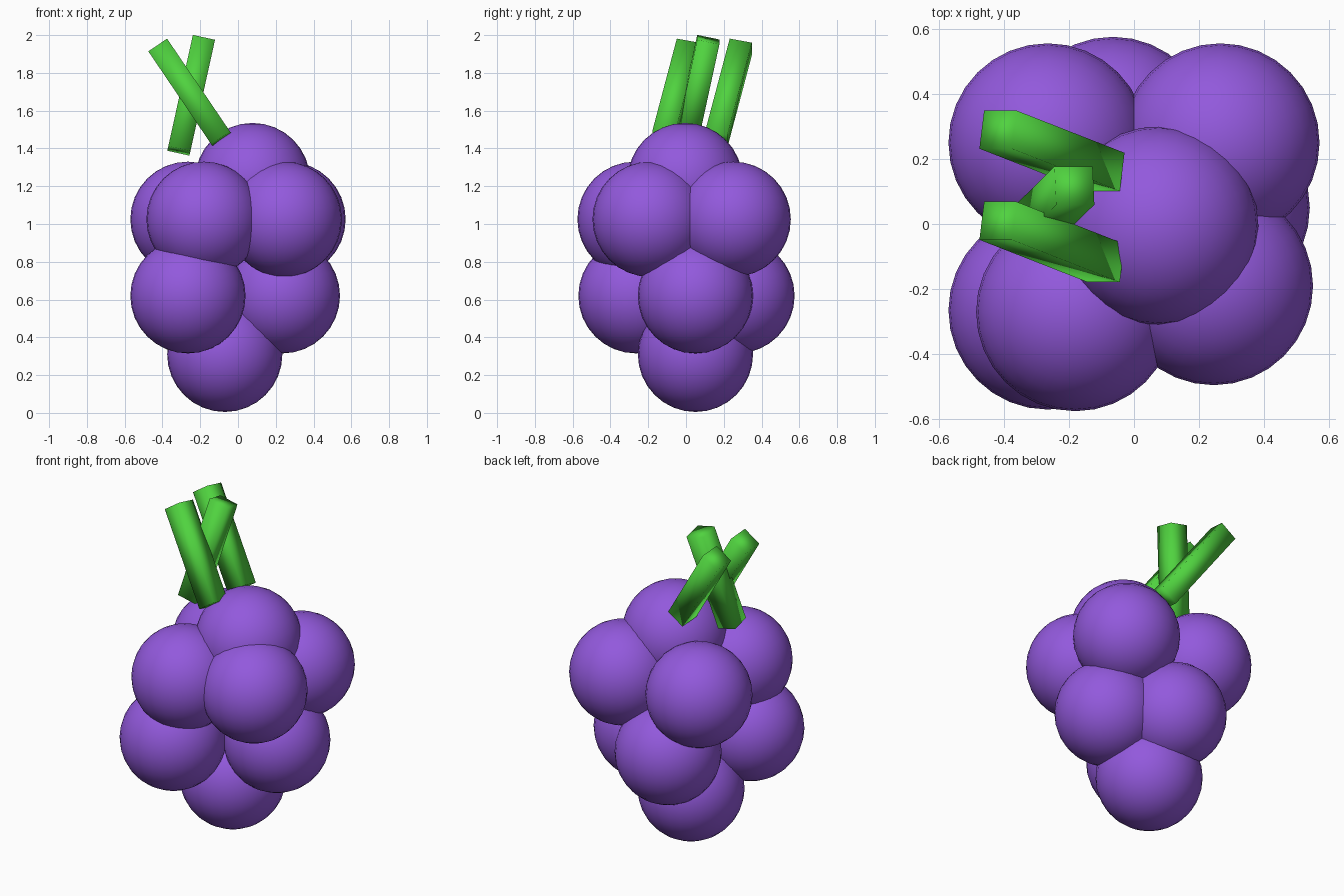
import bpy
from mathutils import Vector, Matrix

if "Cube" in bpy.data.objects:
    bpy.data.objects.remove(bpy.data.objects["Cube"])


def material(name, color):
    m = bpy.data.materials.new(name)
    m.diffuse_color = color
    m.use_nodes = True
    m.node_tree.nodes["Principled BSDF"].inputs["Base Color"].default_value = m.diffuse_color
    return m


purple = material("grape_purple", (0.29, 0.10, 0.72, 1))
green = material("stem_green", (0.08, 0.65, 0.05, 1))
RADIUS = 0.305


def grape(name, x, y, z):
    bpy.ops.mesh.primitive_uv_sphere_add(segments=32, ring_count=16, radius=RADIUS, location=(x, y, z))
    ob = bpy.context.object
    ob.name = name
    ob.data.materials.append(purple)
    bpy.ops.object.shade_smooth()


def stem(name, bottom, top, width=0.12):
    # square bar whose local z runs from bottom to top
    a, b = Vector(bottom), Vector(top)
    d = (b - a).normalized()
    side = Vector((d.z, 0, -d.x)).normalized()
    rot = Matrix((side, d.cross(side), d)).transposed().to_4x4()
    bpy.ops.mesh.primitive_cube_add(size=1)
    ob = bpy.context.object
    ob.name = name
    ob.matrix_world = (Matrix.Translation((a + b) / 2) @ rot
                       @ Matrix.Diagonal((width, width, (b - a).length, 1)))
    ob.data.materials.append(green)
    bpy.ops.object.transform_apply(location=False, rotation=False, scale=True)
    bpy.ops.object.shade_smooth()


# grapes, layer by layer from the bottom: height and (x, y) centres
layers = [
    ("bottom_grape", 0.31, [(-0.07, 0.05)]),
    ("lower_grape", 0.62, [(-0.265, -0.265), (0.235, 0.05), (-0.065, 0.27)]),
    ("upper_grape", 1.025, [(-0.18, -0.27), (0.245, -0.19), (0.265, 0.25), (-0.265, 0.25)]),
    ("top_grape", 1.23, [(0.077, -0.005)]),
]
for name, z, centres in layers:
    for i, (x, y) in enumerate(centres):
        grape(f"{name}_{i + 1}", x, y, z)

# stems: two parallel ones and one crossing between them
for name, y in (("back_stem", 0.225), ("front_stem", -0.055)):
    stem(name, (-0.086, y - 0.065, 1.447), (-0.418, y + 0.065, 1.937))
stem("middle_stem", (-0.313, -0.01, 1.387), (-0.183, 0.118, 1.976))
